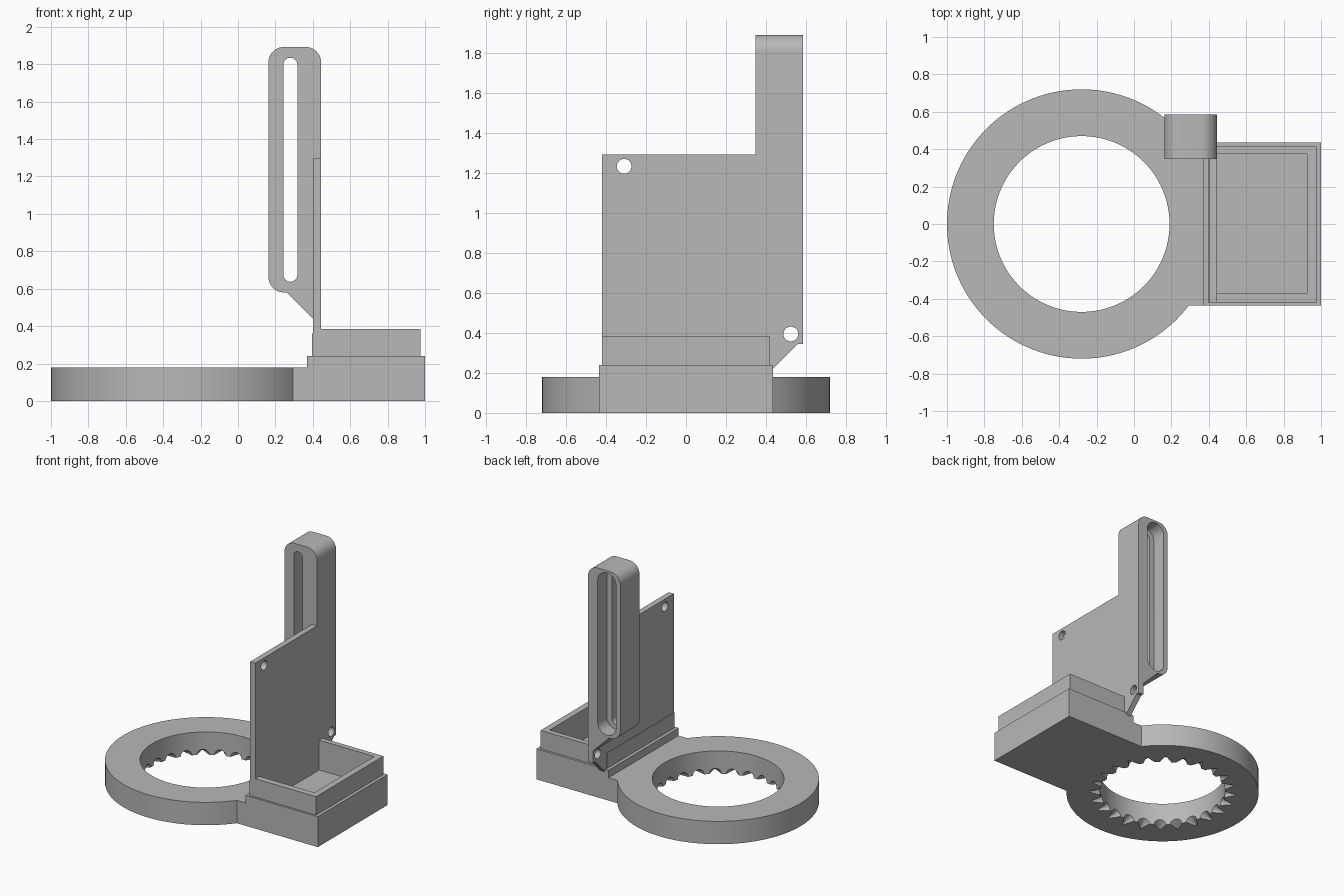
import bpy, bmesh, math
from mathutils import Matrix, Vector

cube = bpy.data.objects.get("Cube")
if cube:
    bpy.data.objects.remove(cube, do_unlink=True)

grey = bpy.data.materials.new("plain_grey")
grey.use_nodes = True
COLOUR = (0.48, 0.48, 0.48, 1)
grey.diffuse_color = COLOUR
grey.node_tree.nodes["Principled BSDF"].inputs["Base Color"].default_value = COLOUR


def finish(name, bm):
    bmesh.ops.recalc_face_normals(bm, faces=bm.faces[:])
    mesh = bpy.data.meshes.new(name)
    bm.to_mesh(mesh)
    bm.free()
    mesh.materials.append(grey)
    obj = bpy.data.objects.new(name, mesh)
    bpy.context.collection.objects.link(obj)
    return obj


def prism(name, outline, axis, low, high):
    """Extrude a 2D outline along x, y or z between two positions."""
    place = {"x": lambda a, b: (low, a, b),
             "y": lambda a, b: (a, low, b),
             "z": lambda a, b: (a, b, low)}[axis]
    bm = bmesh.new()
    face = bm.faces.new([bm.verts.new(place(a, b)) for a, b in outline])
    grown = bmesh.ops.extrude_face_region(bm, geom=[face])
    shift = Vector([(high - low) * (axis == k) for k in "xyz"])
    bmesh.ops.translate(bm, vec=shift,
                        verts=[v for v in grown["geom"] if isinstance(v, bmesh.types.BMVert)])
    return finish(name, bm)


def box(name, x0, x1, y0, y1, z0, z1):
    return prism(name, [(x0, y0), (x1, y0), (x1, y1), (x0, y1)], "z", z0, z1)


def arc(cx, cy, r, start, end, steps):
    angles = [math.radians(start + (end - start) * i / steps) for i in range(steps + 1)]
    return [(cx + r * math.cos(t), cy + r * math.sin(t)) for t in angles]


def circle(cx, cy, r, steps):
    return arc(cx, cy, r, 0, 360, steps)[:-1]


def slot(cx, half, z0, z1):
    return arc(cx, z1 - half, half, 0, 180, 16) + arc(cx, z0 + half, half, 180, 360, 16)


def cut(target, *cutters):
    for cutter in cutters:
        mod = target.modifiers.new("cut", "BOOLEAN")
        mod.operation, mod.solver, mod.object = "DIFFERENCE", "EXACT", cutter
        bpy.context.view_layer.objects.active = target
        bpy.ops.object.modifier_apply(modifier=mod.name)
        bpy.data.objects.remove(cutter, do_unlink=True)


# Ring with its neck running into the housing
CX, OUTER, INNER, HALF = -0.28, 0.72, 0.47, 0.435
a = math.degrees(math.asin(HALF / OUTER))
ring = prism("ring", arc(CX, 0, OUTER, a, 360 - a, 96) + [(0.37, -HALF), (0.37, HALF)],
             "z", 0, 0.18)
cut(ring, prism("ring_hole", circle(CX, 0, INNER, 96), "z", -0.1, 0.3))

# Pointed notches around the lower inner edge of the ring
bm = bmesh.new()
COUNT = 24
for i in range(COUNT):
    turn = Matrix.Rotation(2 * math.pi * (i + 0.5) / COUNT, 4, "Z")
    lay = Matrix.Rotation(math.pi / 2, 4, "Y")
    bmesh.ops.create_cone(bm, cap_ends=True, segments=20, radius1=0.05, radius2=0.002,
                          depth=0.1, matrix=Matrix.Translation((CX, 0, 0)) @ turn
                          @ Matrix.Translation((INNER + 0.035, 0, 0)) @ lay)
cut(ring, finish("notches", bm))

# Open housing with a raised rim
housing = box("housing", 0.37, 1.0, -HALF, HALF, 0, 0.24)
cut(housing, box("cavity", 0.445, 0.925, -0.37, 0.375, 0.15, 0.5))
rim = box("rim", 0.42, 0.975, -0.42, 0.417, 0.24, 0.385)
cut(rim, box("rim_cavity", 0.3, 0.925, -0.37, 0.375, 0.1, 0.5))
strip = box("rear_strip", 0.395, 0.405, -0.42, 0.417, 0.24, 0.36)

# Upright plate with two bolt holes
plate = prism("upright_plate", [(-0.42, 0.24), (-0.42, 1.295), (0.36, 1.295), (0.36, 1.6),
                                (0.585, 1.6), (0.585, 0.345), (0.56, 0.345), (0.435, 0.22),
                                (0.417, 0.22), (0.417, 0.24)], "x", 0.40, 0.445)
cut(plate, *[prism("bolt_hole", circle(y, z, 0.037, 28), "x", 0.3, 0.5)
             for y, z in [(-0.31, 1.235), (0.525, 0.395)]])

# Slotted bar with rounded ends and a sloped foot
R = 0.085
bar = prism("slotted_bar",
            arc(0.445 - R, 1.893 - R, R, 0, 90, 12) + arc(0.162 + R, 1.893 - R, R, 90, 180, 12)
            + arc(0.162 + R, 0.58 + R, R, 180, 270, 12)
            + [(0.26, 0.58), (0.40, 0.44), (0.445, 0.44)], "y", 0.348, 0.585)
cut(bar, prism("slot_through", slot(0.28, 0.037, 0.637, 1.835), "y", 0.2, 0.7),
    prism("slot_recess", slot(0.28, 0.08, 0.597, 1.875), "y", 0.47, 0.7))

# Smooth round surfaces, keep edges sharp
for obj in (ring, housing, rim, strip, plate, bar):
    bpy.ops.object.select_all(action="DESELECT")
    obj.select_set(True)
    bpy.context.view_layer.objects.active = obj
    bpy.ops.object.shade_smooth_by_angle(angle=math.radians(30))
